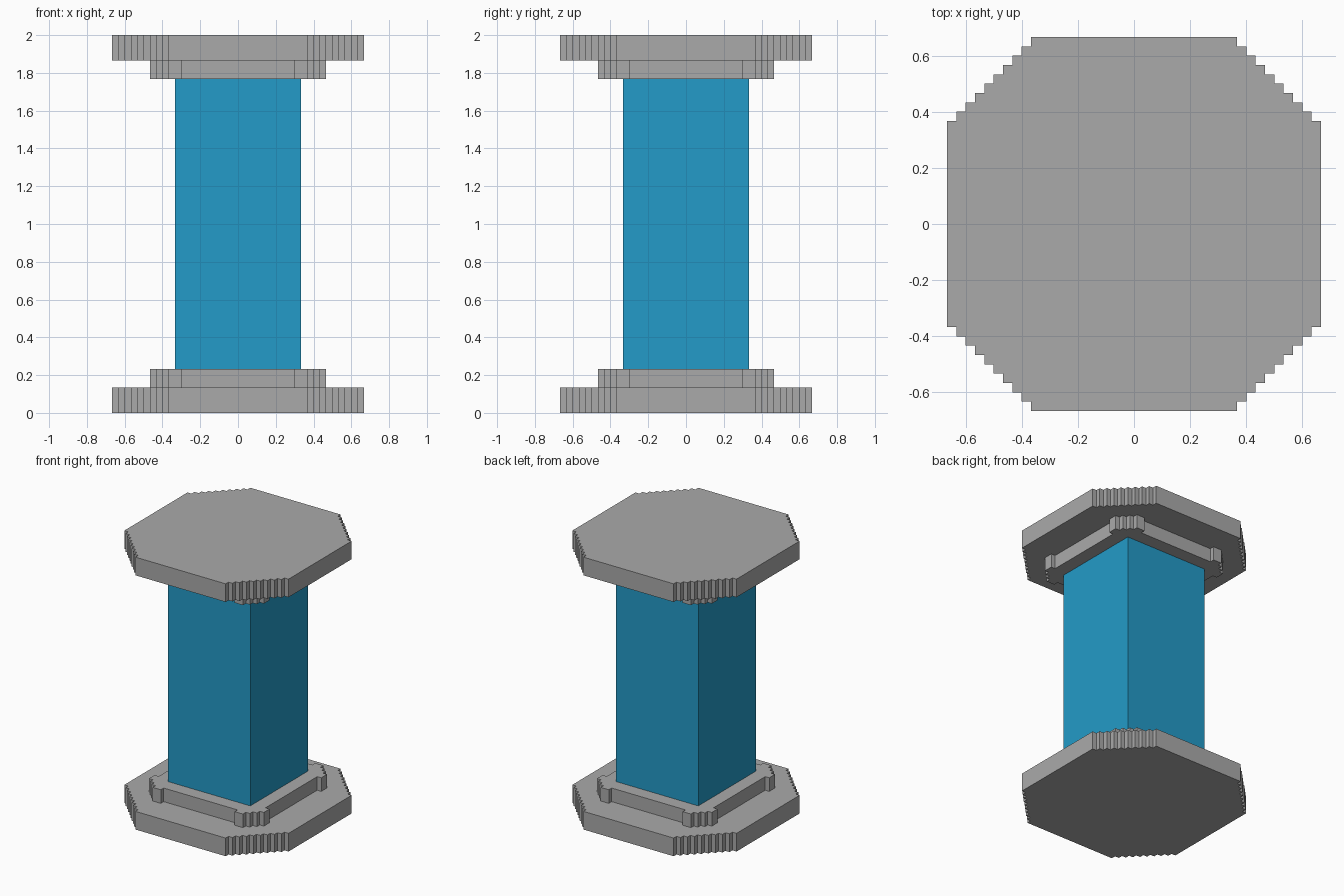
import bpy, bmesh

if "Cube" in bpy.data.objects:
    bpy.data.objects.remove(bpy.data.objects["Cube"])

U = 1 / 30  # one grid step of the blocky style


def material(name, rgb):
    m = bpy.data.materials.new(name)
    m.diffuse_color = (*rgb, 1)
    m.use_nodes = True
    m.node_tree.nodes["Principled BSDF"].inputs["Base Color"].default_value = m.diffuse_color
    return m


GREY = material("stone grey", (0.402, 0.402, 0.402))
BLUE = material("column blue", (0.017, 0.328, 0.578))


def stairs(start, end):
    """Stepped corner going down and outward, from (start, end) to (end, start)."""
    pts = [(start, end)]
    for i in range(end - start):
        pts += [(start + i, end - i - 1), (start + i + 1, end - i - 1)]
    return pts


def four_corners(corner):
    """Repeat the +x +y corner outline round all four quarters (clockwise)."""
    out, pts = [], corner
    for _ in range(4):
        out += pts
        pts = [(y, -x) for x, y in pts]
    return out


def prism(name, outline, z0, z1, mat):
    bm = bmesh.new()
    base = bm.faces.new([bm.verts.new((x * U, y * U, z0 * U)) for x, y in outline])
    ext = bmesh.ops.extrude_face_region(bm, geom=[base])
    top = [g for g in ext["geom"] if isinstance(g, bmesh.types.BMVert)]
    bmesh.ops.translate(bm, verts=top, vec=(0, 0, (z1 - z0) * U))
    bmesh.ops.recalc_face_normals(bm, faces=bm.faces)
    me = bpy.data.meshes.new(name)
    bm.to_mesh(me)
    bm.free()
    me.materials.append(mat)
    ob = bpy.data.objects.new(name, me)
    bpy.context.collection.objects.link(ob)


# Outlines in grid steps
slab = four_corners(stairs(11, 20))
collar = four_corners([(9, 13), (9, 14)] + stairs(11, 14) + [(14, 9), (13, 9)])
shaft = four_corners([(10, 10)])

# Base and capital mirror each other
prism("base_slab", slab, 0, 4, GREY)
prism("base_collar", collar, 4, 7, GREY)
prism("column_shaft", shaft, 7, 53, BLUE)
prism("capital_collar", collar, 53, 56, GREY)
prism("capital_slab", slab, 56, 60, GREY)
